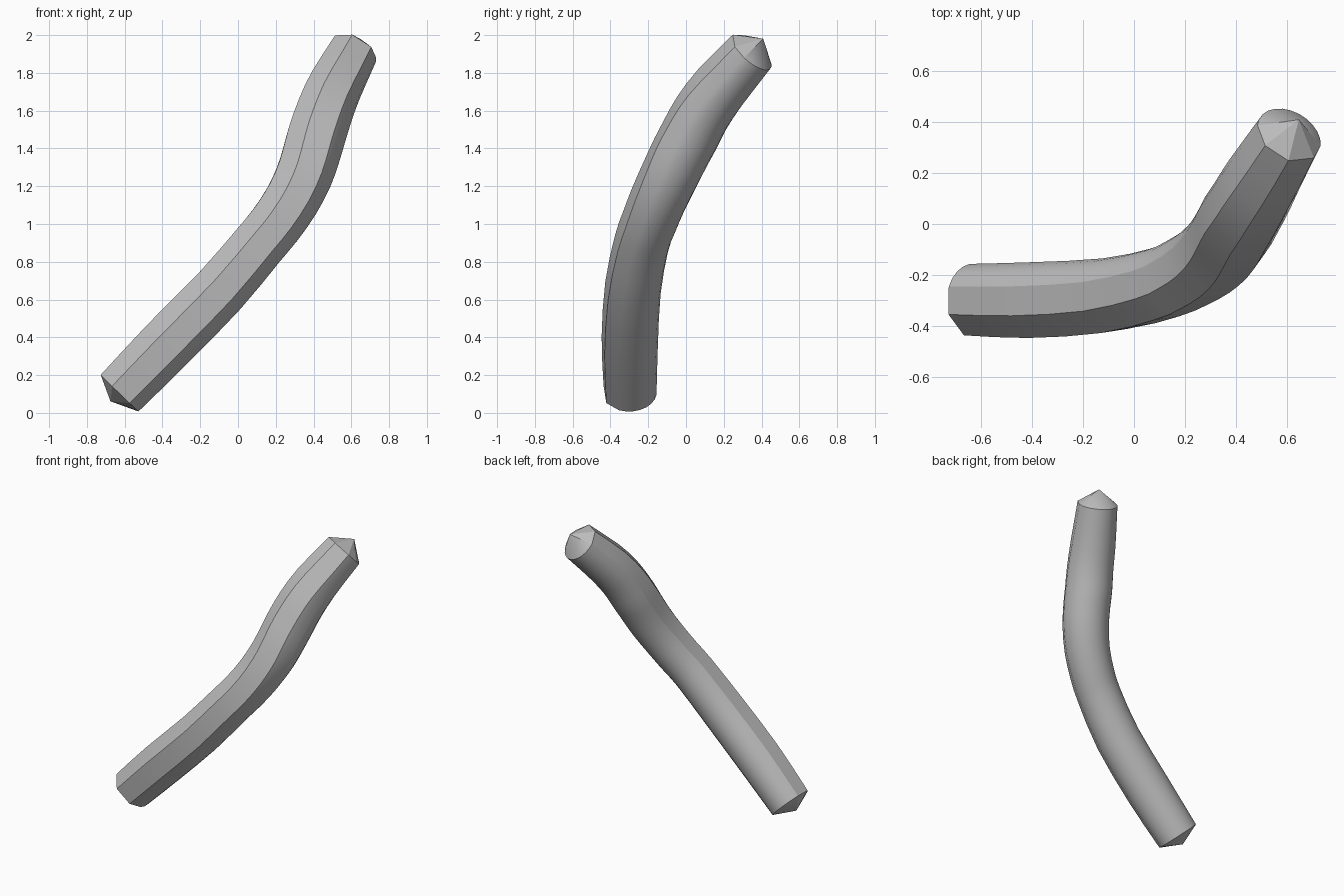
import bpy
import bmesh
from math import sin, cos, radians
from mathutils import Vector

cube = bpy.data.objects.get("Cube")
if cube:
    bpy.data.objects.remove(cube, do_unlink=True)

# Centre line of the rod from the foot to the top, with its radius as fourth value
path = [Vector(p) for p in (
    (-.63, -.3, .108, .145), (-.38, -.302, .365, .154), (-.1, -.285, .65, .152),
    (.1, -.24, .885, .148), (.195, -.2, 1.0, .149), (.28, -.15, 1.125, .152),
    (.345, -.09, 1.255, .156), (.385, -.033, 1.375, .159), (.412, .018, 1.47, .16),
    (.45, .08, 1.585, .157), (.505, .178, 1.72, .151), (.608, .347, 1.912, .134))]
FRONT = Vector((0, -1, 0))

# Cross-section: broad flat facets in front, finely rounded behind
sharp_angles = [112, 68, 20, -33]
angles = sharp_angles + [-68 - 15 * i for i in range(12)]
count = len(angles)
sharp = len(sharp_angles)


def smooth_path(points, steps=2):
    """Catmull-Rom resampling of the centre line and radius."""
    ends = [2 * points[0] - points[1]] + points + [2 * points[-1] - points[-2]]
    result = []
    for a, b, c, d in zip(ends, ends[1:], ends[2:], ends[3:]):
        for i in range(steps):
            t = i / steps
            result.append(b + (c - a) * t / 2
                          + (2 * a - 5 * b + 4 * c - d) * t * t / 2
                          + (3 * b - a - 3 * c + d) * t ** 3 / 2)
    return result + [points[-1]]


samples = smooth_path(path)
line = [s.xyz for s in samples]
tangents = [(line[min(i + 1, len(line) - 1)] - line[max(i - 1, 0)]).normalized()
            for i in range(len(line))]

# Rings along the rod, kept facing forward
bm = bmesh.new()
rings = []
for sample, centre, tangent in zip(samples, line, tangents):
    front = (FRONT - tangent * FRONT.dot(tangent)).normalized()
    side = front.cross(tangent)
    rings.append([bm.verts.new(centre + sample.w * (front * cos(radians(a))
                                                    + side * sin(radians(a))))
                  for a in angles])
for low, high in zip(rings, rings[1:]):
    for i in range(count):
        j = (i + 1) % count
        bm.faces.new((low[i], low[j], high[j], high[i]))

# Pointed caps on both ends
tips = []
for ring, point in ((rings[0], line[0] - tangents[0] * .065),
                    (rings[-1], line[-1] + tangents[-1] * .1)):
    tip = bm.verts.new(point)
    tips.append((ring, tip))
    for i in range(count):
        bm.faces.new((ring[i], ring[(i + 1) % count], tip))
bmesh.ops.recalc_face_normals(bm, faces=bm.faces)

# Smooth shading, with crisp front ridges and cap rims
for face in bm.faces:
    face.smooth = True
for low, high in zip(rings, rings[1:]):
    for i in range(sharp):
        bm.edges.get((low[i], high[i])).smooth = False
for ring, tip in tips:
    for i in range(count):
        bm.edges.get((ring[i], ring[(i + 1) % count])).smooth = False
    for i in range(sharp + 1):
        bm.edges.get((ring[i], tip)).smooth = False

mesh = bpy.data.meshes.new("bent_rod")
bm.to_mesh(mesh)
bm.free()
rod = bpy.data.objects.new("bent_rod", mesh)
bpy.context.collection.objects.link(rod)

# Plain grey material
grey = bpy.data.materials.new("plain grey")
grey.use_nodes = True
colour = (.5, .5, .5, 1)
grey.diffuse_color = colour
grey.node_tree.nodes["Principled BSDF"].inputs["Base Color"].default_value = colour
mesh.materials.append(grey)
